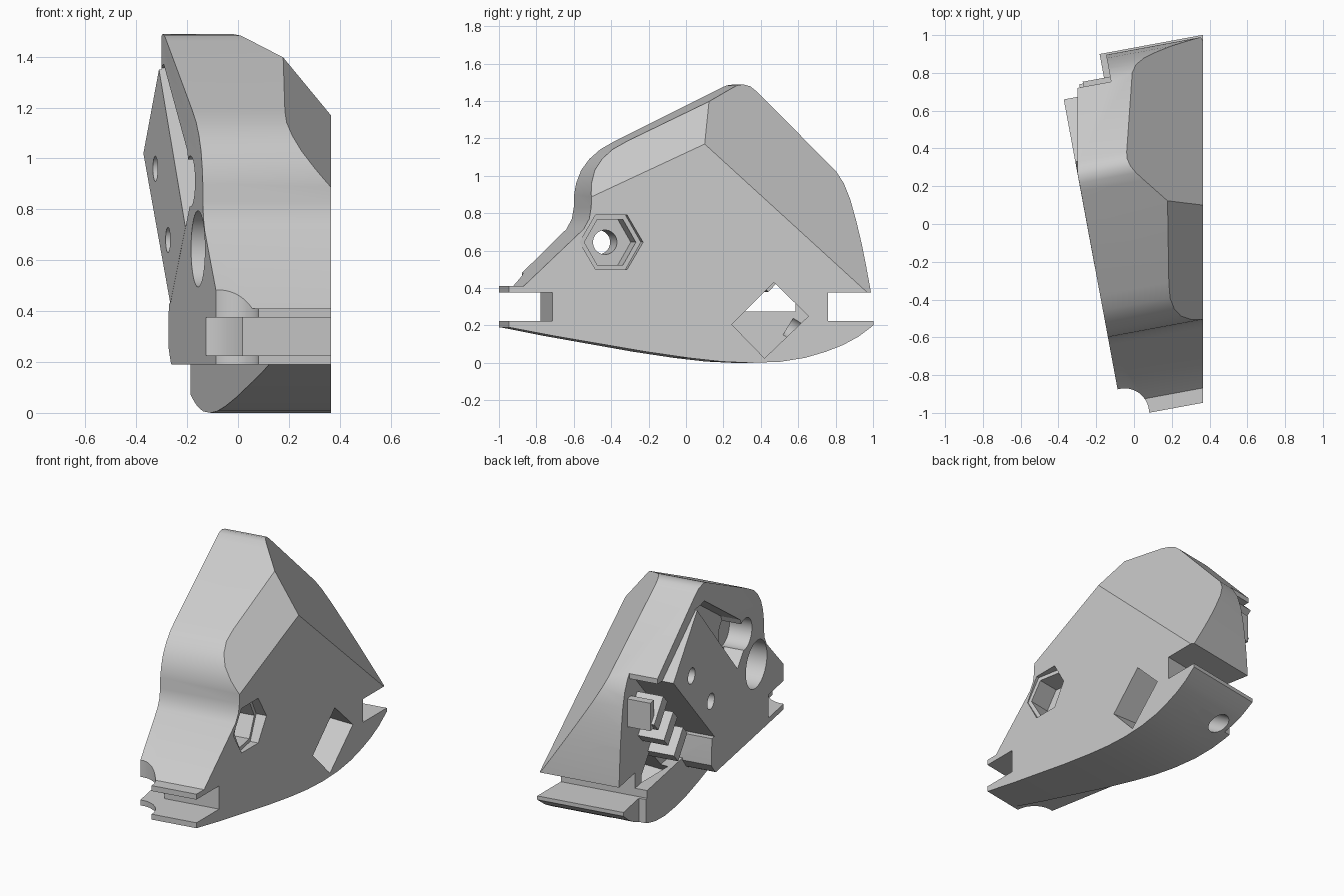
import bpy, bmesh, math
from mathutils import Matrix, Vector

if "Cube" in bpy.data.objects:
    bpy.data.objects.remove(bpy.data.objects["Cube"])

TILT = Matrix.Rotation(math.radians(10.5), 4, 'Z')   # slanted frame: u across, v along
FLAT = Matrix.Identity(4)


def prism(name, pts, a, b, frame=TILT):
    """Side profile (along, height) extruded across from a to b."""
    bm = bmesh.new()
    lo = [bm.verts.new((a, y, z)) for y, z in pts]
    hi = [bm.verts.new((b, y, z)) for y, z in pts]
    n = len(pts)
    bm.faces.new(lo)
    bm.faces.new(hi[::-1])
    for i in range(n):
        j = (i + 1) % n
        bm.faces.new((lo[i], hi[i], hi[j], lo[j]))
    bm.transform(frame)
    bmesh.ops.recalc_face_normals(bm, faces=bm.faces)
    me = bpy.data.meshes.new(name)
    bm.to_mesh(me)
    bm.free()
    ob = bpy.data.objects.new(name, me)
    bpy.context.collection.objects.link(ob)
    return ob


def box(y0, y1, z0, z1):
    return [(y0, z0), (y1, z0), (y1, z1), (y0, z1)]


def ring(y, z, r, n=40):
    return [(y + r * math.cos(2 * math.pi * i / n), z + r * math.sin(2 * math.pi * i / n)) for i in range(n)]


def rod(name, centre, direction, r, depth):
    bpy.ops.mesh.primitive_cylinder_add(vertices=48, radius=r, depth=depth, location=centre)
    ob = bpy.context.object
    ob.name = name
    ob.rotation_euler = Vector(direction).to_track_quat('Z', 'Y').to_euler()
    return ob


def combine(target, other, op='DIFFERENCE'):
    bpy.context.view_layer.objects.active = target
    m = target.modifiers.new('bool', 'BOOLEAN')
    m.operation, m.solver, m.object = op, 'EXACT', other
    bpy.ops.object.modifier_apply(modifier=m.name)
    bpy.data.objects.remove(other)


def slice_off(ob, point, normal):
    bm = bmesh.new()
    bm.from_mesh(ob.data)
    geom = bm.verts[:] + bm.edges[:] + bm.faces[:]
    cut = bmesh.ops.bisect_plane(bm, geom=geom, plane_co=point, plane_no=normal, clear_outer=True)
    edges = [e for e in cut['geom_cut'] if isinstance(e, bmesh.types.BMEdge)]
    bmesh.ops.edgenet_fill(bm, edges=edges)
    bmesh.ops.recalc_face_normals(bm, faces=bm.faces)
    bm.to_mesh(ob.data)
    bm.free()


# Main body: side profile
outline = [(-.997, .19), (-.76, .144), (-.52, .102), (-.28, .06), (-.05, .026), (.12, .007), (.27, 0),
           (.43, .006), (.56, .027), (.67, .06), (.76, .096), (.84, .14), (.918, .2), (.918, .225),
           (.91, .3), (.907, .4), (.899, .52), (.89, .63), (.875, .75), (.855, .87), (.828, .96), (.79, 1.025),
           (.38, 1.45), (.345, 1.478), (.305, 1.489), (.265, 1.483), (.22, 1.462),
           (-.34, 1.187), (-.42, 1.142), (-.48, 1.09), (-.525, 1.03), (-.552, .96), (-.563, .9),
           (-.565, .83), (-.575, .77), (-.605, .715), (-.92, .41), (-.997, .41)]
body = prism('housing_body', outline, -.245, .8)

# Right face and the two chamfer planes
slice_off(body, (.365, 0, 0), (1, 0, 0))
slice_off(body, (.365, .1, 1.17), (.1106, -.0446, .0957))
slice_off(body, (.365, .1, 1.17), (.19, .131, .1435))

# Left side trimming: roof edge, shelf, rear corner notch
combine(body, prism('c', box(.2, 1.3, .3, 1.7), -.9, -.3, FLAT))
combine(body, prism('c', box(-1.3, 1.3, -.1, .19), -.6, -.06))
combine(body, prism('c', box(.763, 1.3, .3, 1.7), -.6, .018))
combine(body, prism('c', box(.7, 1.3, -.1, .4), -.6, -.015))

# Open cavity behind and below the mounting plate
combine(body, prism('c', [(.04, .15), (.13, .2), (.18, .26), (.18, .275), (1.2, .275), (1.2, 1.02), (.716, 1.02),
                          (.136, .43), (.16, .42), (.165, .28)][4:8] + [(.17, .43), (.18, .275)], -.6, .018))
combine(body, prism('c', [(.05, .15), (.13, .2), (.18, .26), (.18, .3), (1.2, .3), (1.2, .15)], -.6, -.06))

# Front and rear horizontal slots
combine(body, prism('c', box(-1.3, -.769, .225, .375), -.8, .9))
combine(body, prism('c', box(.681, 1.3, .225, .375), -.8, .9))

# Rounded notch at the front left corner and the slot relief
combine(body, rod('c', (-.05, -1.0, .4), (0, 0, 1), .13, 1.4))
combine(body, rod('c', (-.2, -.9, .3), (0, 0, 1), .25, .15))

# Diamond mounting plate with channel beside it
combine(body, prism('c', [(.28, 1.37), (.385, 1.355), (-.19, .73), (-.31, .84), (-.23, 1.03)], -.4, -.12))
combine(body, prism('p', [(.38, 1.35), (.716, 1.02), (.136, .43), (-.19, .73)], -.2455, -.1), 'UNION')
for v, z in ((.46, .96), (.187, .68)):
    combine(body, prism('c', ring(v, z, .05, 24), -.4, -.14))
combine(body, prism('c', ring(-.296, .91, .1), -.4, -.1))

# Bolt hole: left counterbore, shaft, hexagonal nut seat on the right
for pts, a, b in ((ring(-.459, .645, .15), -.6, -.1), (ring(-.459, .645, .065), -.6, .6),
                  (ring(-.459, .645, .14, 6), .1, .6), (ring(-.459, .645, .167, 6), .25, .6)):
    combine(body, prism('c', pts, a, b))

# Tilted window on the right and the screw hole from underneath
combine(body, prism('c', [(.47, .43), (.655, .25), (.42, .025), (.245, .205)], -.09, .6, FLAT))
combine(body, rod('c', (-.06, .7, .1), (0, .85, -.52), .06, .36))

# Ribs inside the cavity
for i, (v, z) in enumerate(((.62, .86), (.48, .70), (.34, .54))):
    d, w = .13, .03
    rib = prism('cavity_rib', [(v - w, z - w), (v + d - w, z - d - w), (v + d + w, z - d + w), (v + w, z + w)],
                -.15, .04)
    combine(body, rib, 'UNION')
combine(body, prism('rib', box(.74, .79, .72, .9), -.13, .04), 'UNION')

bpy.ops.object.select_all(action='DESELECT')
body.select_set(True)
bpy.context.view_layer.objects.active = body
bpy.ops.object.shade_smooth_by_angle(angle=math.radians(28))
